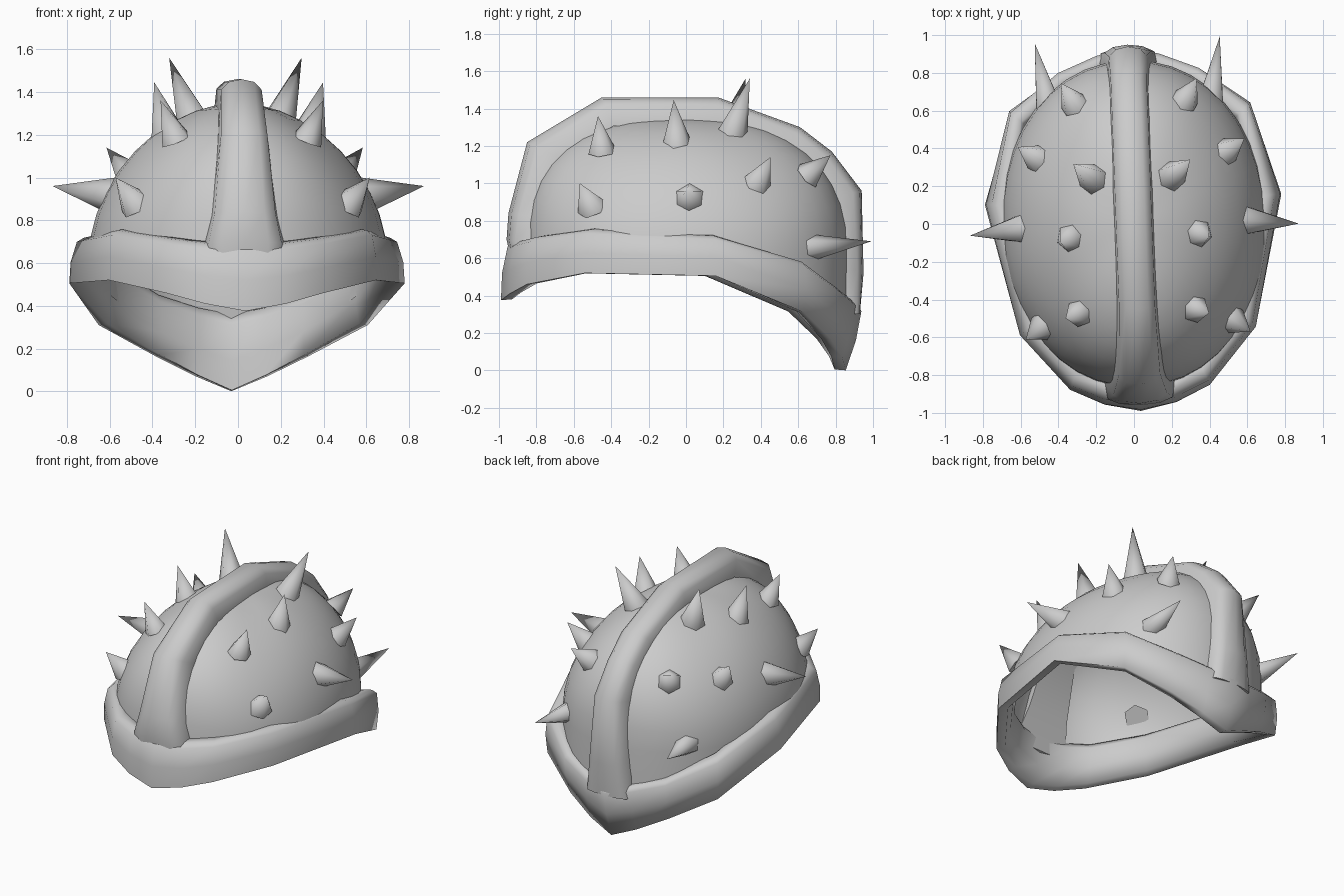
import bpy, bmesh, math
from mathutils import Vector, Matrix

if "Cube" in bpy.data.objects:
    bpy.data.objects.remove(bpy.data.objects["Cube"])

TURN = Matrix.Rotation(math.radians(2.1), 4, 'Z')   # whole model is turned slightly


def finish(name, bm, angle):
    bmesh.ops.recalc_face_normals(bm, faces=bm.faces[:])
    bm.transform(TURN)
    me = bpy.data.meshes.new(name)
    bm.to_mesh(me)
    bm.free()
    ob = bpy.data.objects.new(name, me)
    bpy.context.collection.objects.link(ob)
    bpy.ops.object.select_all(action='DESELECT')
    ob.select_set(True)
    bpy.context.view_layer.objects.active = ob
    bpy.ops.object.shade_smooth_by_angle(angle=math.radians(angle))
    return ob


def loft(name, rows, angle, closed=False, caps=False, apex=None):
    bm = bmesh.new()
    grid = [[bm.verts.new(p) for p in row] for row in rows]
    n, m = len(rows), len(rows[0])
    for i in range(n if closed else n - 1):
        a, b = grid[i], grid[(i + 1) % n]
        for j in range(m):
            k = (j + 1) % m
            bm.faces.new((a[j], a[k], b[k], b[j]))
    if caps:
        bm.faces.new(grid[0])
        bm.faces.new(grid[-1])
    if apex:
        top = bm.verts.new(apex)
        for j in range(m):
            bm.faces.new((grid[-1][j], grid[-1][(j + 1) % m], top))
    return finish(name, bm, angle)


def power(v, e):
    return math.copysign(abs(v) ** e, v)


# Dome: superellipsoid cap with a skirt that drops towards the back
SEG, RINGS = 40, 10
rows = []
for ring in range(-1, RINGS):
    a = max(ring, 0) / RINGS * math.pi / 2
    row = []
    for s in range(SEG):
        t = 2 * math.pi * s / SEG
        x, y = 0.70 * power(math.cos(t), 0.95), 0.867 * power(math.sin(t), 0.95)
        n = 1.86 + (0.5 if y > 0 else 0.75) * math.sin(t) ** 4
        r, h = math.cos(a) ** (2 / n), math.sin(a) ** (2 / n)
        z = 0.62 + 0.73 * h
        if ring < 0:
            z = 0.61 - 0.36 * max(0, (y - 0.1) / 0.767) ** 1.3
        row.append((x * r, y * r, z))
    rows.append(row)
loft("dome", rows, 60, apex=(0, 0, 1.35))

# Rim: stations from front to back, bottom point then top point
stations = [
    ((0, -.99, .375), (0, -.95, .70)),
    ((.19, -.95, .41), (.185, -.92, .70)),
    ((.37, -.865, .46), (.36, -.84, .72)),
    ((.625, -.565, .52), (.605, -.55, .76)),
    ((.785, .13, .505), (.745, .13, .725)),
    ((.63, .61, .31), (.63, .615, .59)),
    ((.36, .765, .165), (.375, .82, .45)),
    ((.168, .83, .07), (.168, .905, .39)),
    ((0, .855, 0), (0, .95, .36)),
]


def rim_section(bottom, top, side):
    b, t = Vector(bottom), Vector(top)
    inward = -Vector((t.x, t.y, 0)).normalized()
    pts = [b,
           b.lerp(t, 0.45) - inward * 0.012,
           b.lerp(t, 0.88),
           b.lerp(t, 0.97) + inward * 0.03,
           t + inward * 0.075,
           b.lerp(t, 0.86) + inward * 0.10,
           b.lerp(t, 0.4) + inward * 0.085,
           b + inward * 0.06 + Vector((0, 0, 0.005))]
    return [(p.x * side, p.y, p.z) for p in pts]


rows = [rim_section(b, t, 1) for b, t in stations]
rows += [rim_section(b, t, -1) for b, t in reversed(stations[1:-1])]
loft("rim", rows, 85, closed=True)

# Ridge over the middle: outer (y, z), inner (y, z), half width
ridge = [
    ((-.93, .56), (-.87, .58), .17),
    ((-.96, .70), (-.86, .68), .18),
    ((-.95, .84), (-.82, .82), .15),
    ((-.85, 1.22), (-.71, 1.15), .115),
    ((-.45, 1.46), (-.40, 1.33), .10),
    ((.17, 1.46), (.17, 1.34), .10),
    ((.61, 1.30), (.55, 1.21), .10),
    ((.78, 1.17), (.68, 1.09), .10),
    ((.94, .96), (.81, .93), .105),
    ((.95, .52), (.85, .55), .13),
    ((.93, .30), (.875, .30), .15),
]
rows = []
for o, i, w in ridge:
    def at(x, f):
        return (x, o[0] + (i[0] - o[0]) * f, o[1] + (i[1] - o[1]) * f)
    rows.append([at(0, 0), at(w * .6, .1), at(w * .95, .38), at(w * 1.05, 1.18),
                 at(-w * 1.05, 1.18), at(-w * .95, .38), at(-w * .6, .1)])
loft("ridge", rows, 60, caps=True)

# Spikes: six-sided cones, base centre, tip, radius, mirrored left and right
spikes = [
    ((.43, .64, .655), (.49, .975, .69), .075),
    ((.29, .64, 1.04), (.36, .76, 1.15), .078),
    ((.49, .36, 1.00), (.60, .43, 1.14), .080),
    ((.20, .24, 1.26), (.31, .33, 1.56), .085),
    ((.56, .00, .91), (.87, -.03, .96), .095),
    ((.33, -.06, 1.20), (.395, -.08, 1.445), .085),
    ((.305, -.46, 1.17), (.38, -.485, 1.36), .076),
    ((.495, -.52, .87), (.595, -.59, 1.00), .083),
]
for number, (base, tip, radius) in enumerate(spikes, 1):
    for side, label in ((1, "right"), (-1, "left")):
        b = Vector((base[0] * side, base[1], base[2]))
        t = Vector((tip[0] * side, tip[1], tip[2]))
        axis = t - b
        bm = bmesh.new()
        bmesh.ops.create_cone(bm, cap_ends=True, segments=6, radius1=radius,
                              radius2=0, depth=axis.length)
        bm.transform(Matrix.Translation((b + t) / 2)
                     @ axis.to_track_quat('Z', 'Y').to_matrix().to_4x4())
        finish(f"spike_{number}_{label}", bm, 65)
